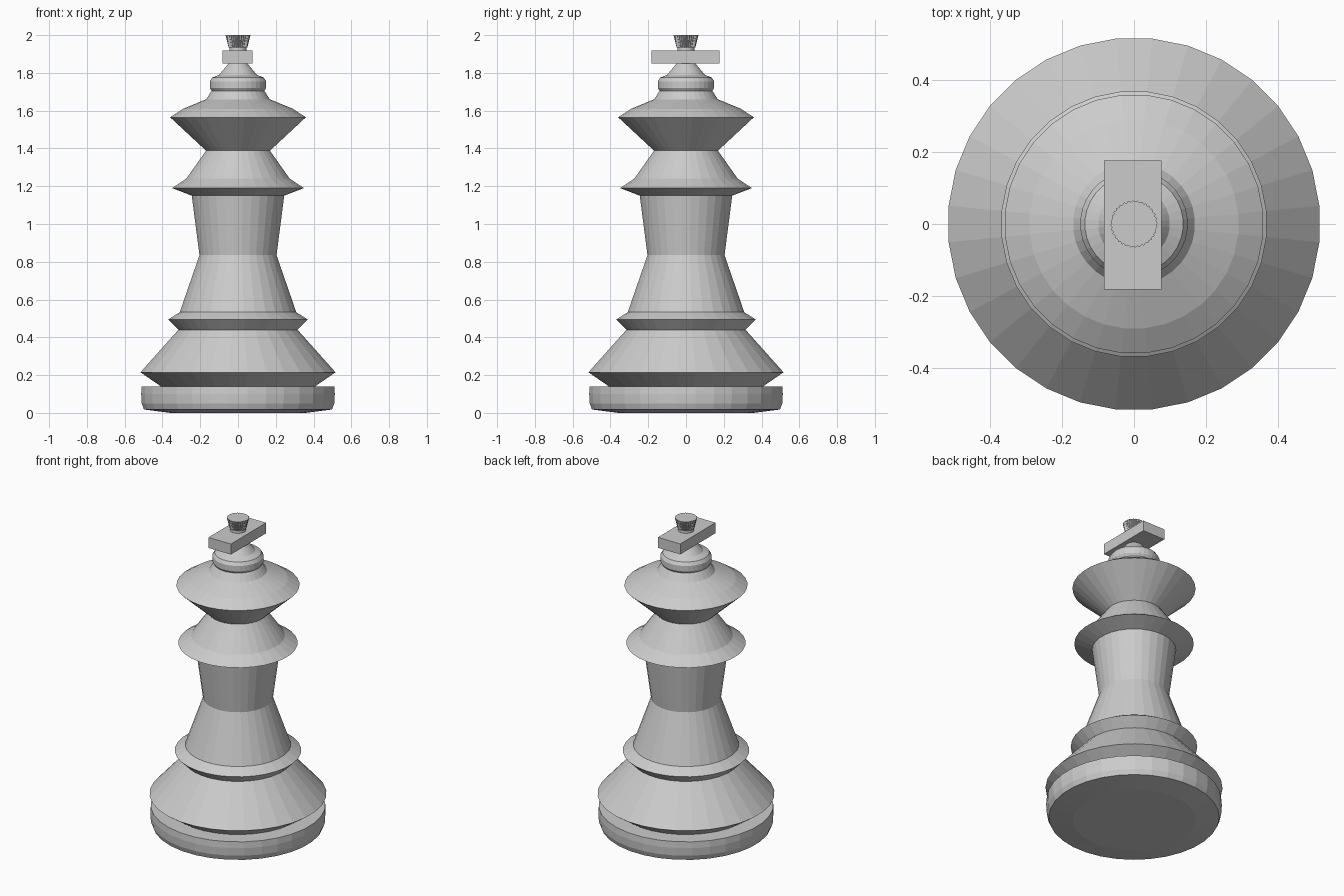
import bpy, bmesh
from math import pi, cos, sin

SIDES = 32

if "Cube" in bpy.data.objects:
    bpy.data.objects.remove(bpy.data.objects["Cube"], do_unlink=True)

grey = bpy.data.materials.new("plain grey")
grey.use_nodes = True
colour = (0.6, 0.6, 0.6, 1)
grey.diffuse_color = colour
grey.node_tree.nodes["Principled BSDF"].inputs["Base Color"].default_value = colour


def finish(name, bm):
    bmesh.ops.recalc_face_normals(bm, faces=bm.faces)
    mesh = bpy.data.meshes.new(name)
    bm.to_mesh(mesh)
    bm.free()
    mesh.materials.append(grey)
    obj = bpy.data.objects.new(name, mesh)
    bpy.context.collection.objects.link(obj)
    return obj


def turned(name, profile, sides=SIDES, groove=0.0):
    """Lathe a (radius, height) profile; groove pulls in every other vertex."""
    bm = bmesh.new()
    rings = []
    for radius, z in profile:
        ring = []
        for i in range(sides):
            a = 2 * pi * (i + 0.5) / sides
            r = radius - groove * (i % 2)
            ring.append(bm.verts.new((r * cos(a), r * sin(a), z)))
        rings.append(ring)
    for low, high in zip(rings, rings[1:]):
        for i in range(sides):
            j = (i + 1) % sides
            bm.faces.new((low[i], low[j], high[j], high[i]))
    bm.faces.new(rings[0])
    bm.faces.new(rings[-1])
    return finish(name, bm)


# Base and lower body
turned("base_disc", [(0.36, 0), (0.5, 0.018), (0.512, 0.05), (0.515, 0.1), (0.512, 0.14)])
turned("foot", [(0.41, 0.14), (0.519, 0.215), (0.317, 0.44)])
turned("lower_collar", [(0.317, 0.44), (0.371, 0.495), (0.31, 0.533)])
turned("body", [(0.31, 0.533), (0.205, 0.835), (0.246, 1.15)])

# Upper collar and crown
turned("upper_collar", [(0.246, 1.15), (0.35, 1.19), (0.275, 1.24), (0.17, 1.388)])
turned("crown", [(0.17, 1.388), (0.361, 1.565), (0.292, 1.61), (0.17, 1.66)])
turned("crown_bead", [(0.17, 1.66), (0.14, 1.705), (0.15, 1.72), (0.15, 1.755),
                      (0.137, 1.775), (0.1, 1.79)])
turned("finial_neck", [(0.1, 1.79), (0.05, 1.85), (0.045, 1.945)])

# Crossbar lying across the neck
bm = bmesh.new()
bmesh.ops.create_cube(bm, size=1)
bmesh.ops.scale(bm, vec=(0.16, 0.36, 0.068), verts=bm.verts)
bmesh.ops.translate(bm, vec=(-0.003, -0.003, 1.884), verts=bm.verts)
finish("crossbar", bm)

# Fluted knob on top
turned("knob", [(0.05, 1.935), (0.066, 2.0)], sides=64, groove=0.004)
